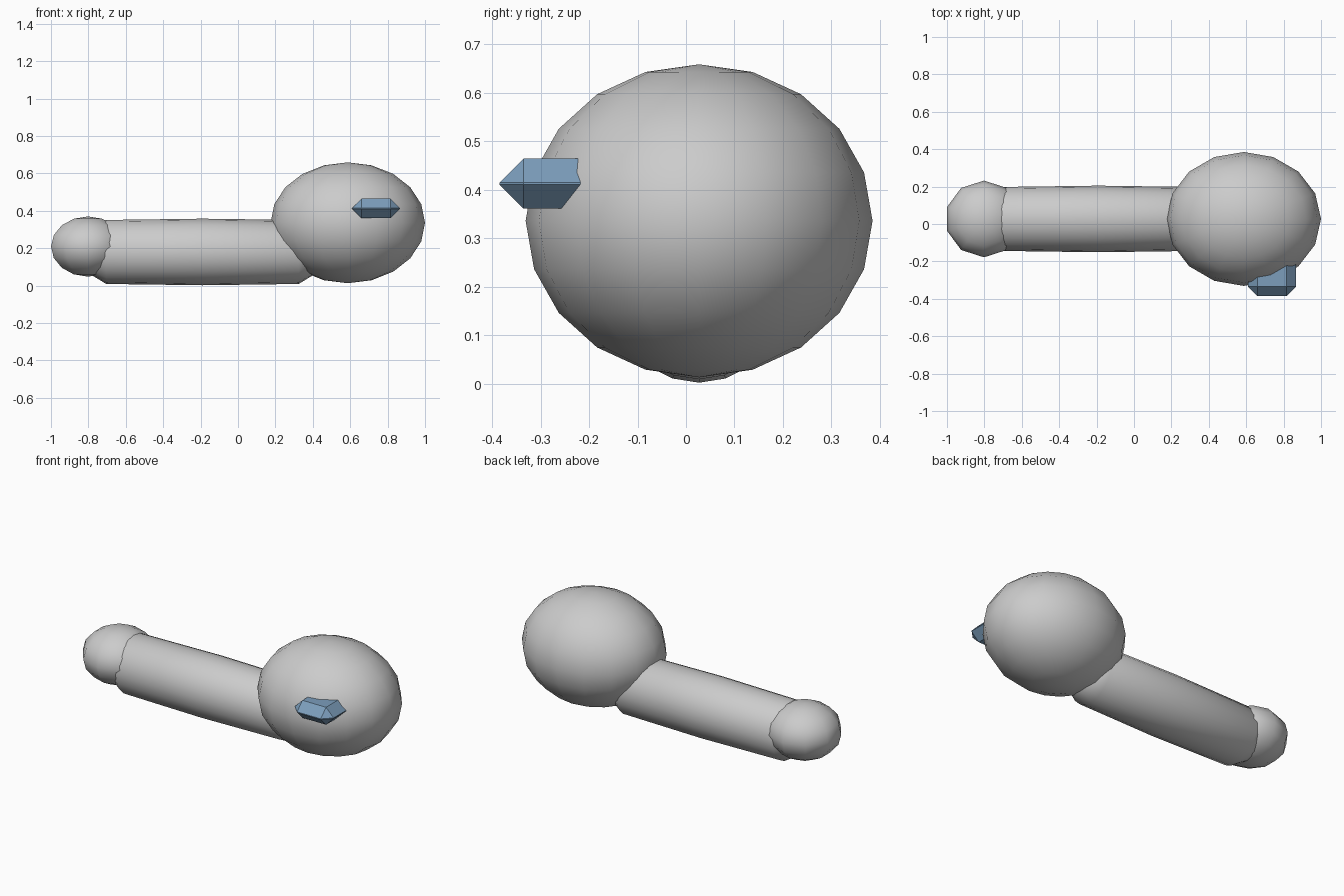
import bpy, bmesh, math

if "Cube" in bpy.data.objects:
    bpy.data.objects.remove(bpy.data.objects["Cube"])

AXIS_Y = 0.027


def finish(name, bm, smooth=True):
    bmesh.ops.recalc_face_normals(bm, faces=bm.faces[:])
    for f in bm.faces:
        f.smooth = smooth
    mesh = bpy.data.meshes.new(name)
    bm.to_mesh(mesh)
    bm.free()
    obj = bpy.data.objects.new(name, mesh)
    bpy.context.collection.objects.link(obj)
    return obj


def ellipsoid(name, segments, rings, loc, radii):
    bm = bmesh.new()
    bmesh.ops.create_uvsphere(bm, u_segments=segments, v_segments=rings, radius=1)
    obj = finish(name, bm)
    obj.location = loc
    obj.scale = radii
    return obj


# Large head and small round end
ellipsoid("head", 16, 10, (0.587, AXIS_Y, 0.336), (0.413, 0.358, 0.323))
ellipsoid("tail_ball", 10, 8, (-0.802, AXIS_Y, 0.209), (0.208, 0.205, 0.161))

# Body: slightly bulged tube with rounded ends, mirrored about its middle
mid, sides = -0.19, 20
half = [(0.63, 0.07), (0.585, 0.128), (0.515, 0.171)]
profile = [(-d, r) for d, r in half] + [(0, 0.178)] + [(d, r) for d, r in reversed(half)]
bm = bmesh.new()
loops = []
for d, r in profile:
    loops.append([bm.verts.new((mid + d,
                                AXIS_Y + r * math.sin(2 * math.pi * i / sides),
                                0.18 - r * math.cos(2 * math.pi * i / sides)))
                  for i in range(sides)])
for a, b in zip(loops, loops[1:]):
    for i in range(sides):
        j = (i + 1) % sides
        bm.faces.new((a[i], a[j], b[j], b[i]))
bm.faces.new(loops[0])
bm.faces.new(loops[-1])
finish("body", bm)

# Nose: chamfered block, formed as the hull of its three inset face sets
centre, size, c = (0.738, -0.26, 0.413), (0.128, 0.125, 0.052), 0.05
bm = bmesh.new()
for axis in range(3):
    for sx in (-1, 1):
        for sy in (-1, 1):
            for sz in (-1, 1):
                signs = (sx, sy, sz)
                bm.verts.new([centre[k] + signs[k] * (size[k] - (0 if k == axis else c))
                              for k in range(3)])
hull = bmesh.ops.convex_hull(bm, input=bm.verts[:])
bmesh.ops.dissolve_limit(bm, angle_limit=0.02, verts=bm.verts[:], edges=bm.edges[:])
nose = finish("nose", bm, smooth=False)
mat = bpy.data.materials.new("blue")
mat.diffuse_color = (0.2, 0.34, 0.5, 1)
mat.use_nodes = True
mat.node_tree.nodes["Principled BSDF"].inputs["Base Color"].default_value = mat.diffuse_color
nose.data.materials.append(mat)
